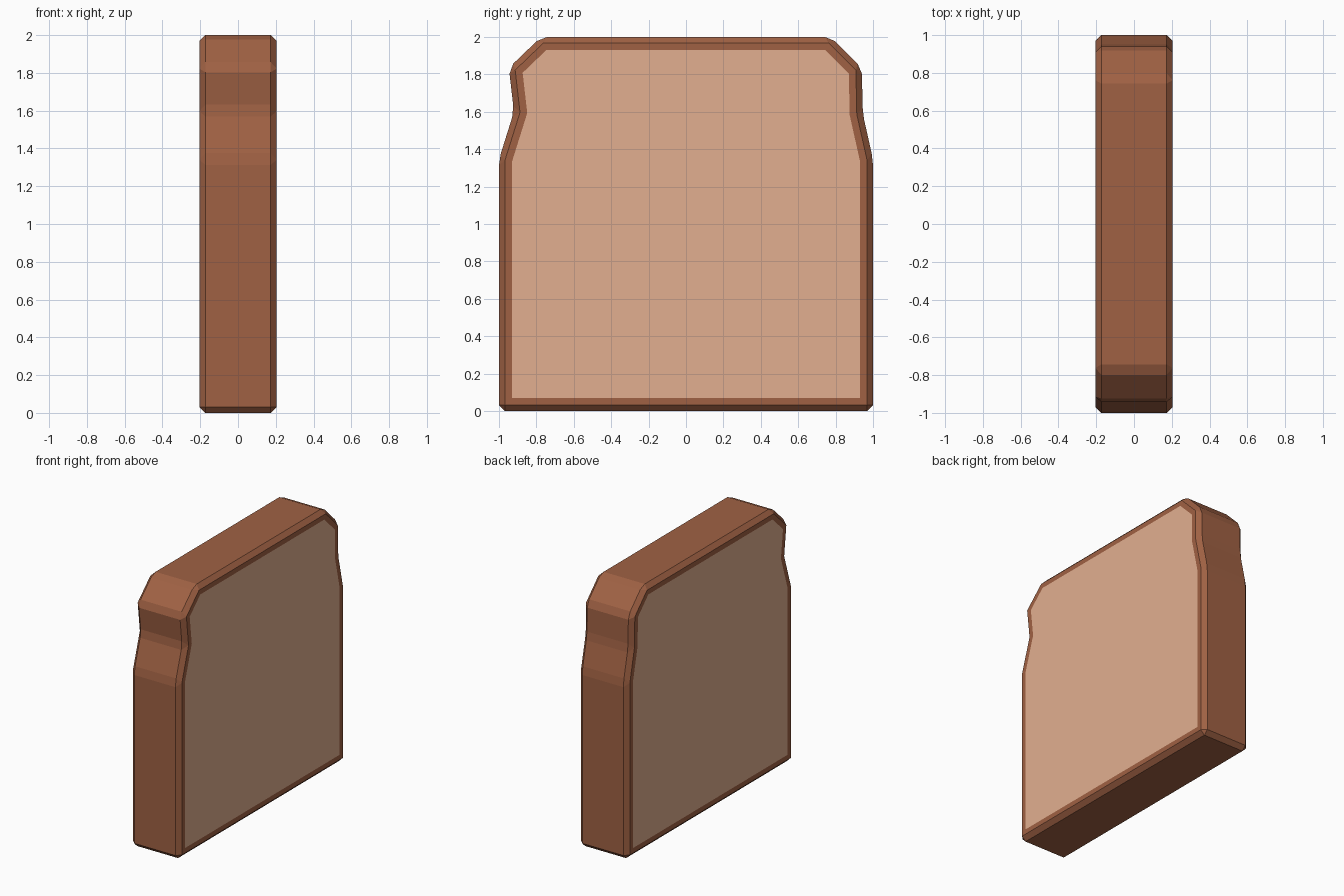
import bpy, bmesh

if "Cube" in bpy.data.objects:
    bpy.data.objects.remove(bpy.data.objects["Cube"])

HALF = 0.205     # half thickness of the slice
BEVEL = 0.032    # chamfer on every crust edge
RIM = 0.038      # crust rim left visible on the cut faces

# Slice outline (y, z), counter-clockwise seen from +x
OUTLINE = [(-1, 0), (1, 0), (1, 1.345), (0.945, 1.59), (0.94, 1.835),
           (0.775, 2), (-0.775, 2), (-0.947, 1.835), (-0.92, 1.6), (-1, 1.345)]


def material(name, color):
    m = bpy.data.materials.new(name)
    m.diffuse_color = (*color, 1)
    m.use_nodes = True
    m.node_tree.nodes["Principled BSDF"].inputs["Base Color"].default_value = m.diffuse_color
    return m


bm = bmesh.new()

# Crust: extruded outline with all edges chamfered
base = bm.faces.new([bm.verts.new((-HALF, y, z)) for y, z in OUTLINE])
ext = bmesh.ops.extrude_face_region(bm, geom=[base], use_keep_orig=True)
top = [v for v in ext["geom"] if isinstance(v, bmesh.types.BMVert)]
bmesh.ops.translate(bm, verts=top, vec=(2 * HALF, 0, 0))
bmesh.ops.recalc_face_normals(bm, faces=bm.faces)
bmesh.ops.bevel(bm, geom=bm.edges[:], offset=BEVEL, offset_type='OFFSET',
                segments=1, profile=0.5, affect='EDGES')
bm.normal_update()

# Crumb: inset of both cut faces
cuts = [f for f in bm.faces if abs(f.normal.x) > 0.99 and f.calc_area() > 1]
bmesh.ops.inset_individual(bm, faces=cuts, thickness=RIM, use_even_offset=True)
for f in cuts:
    f.material_index = 1

mesh = bpy.data.meshes.new("bread_slice")
bm.to_mesh(mesh)
bm.free()
mesh.materials.append(material("crust", (0.35, 0.12, 0.057)))
mesh.materials.append(material("crumb", (0.76, 0.43, 0.28)))
bpy.context.collection.objects.link(bpy.data.objects.new("bread_slice", mesh))
